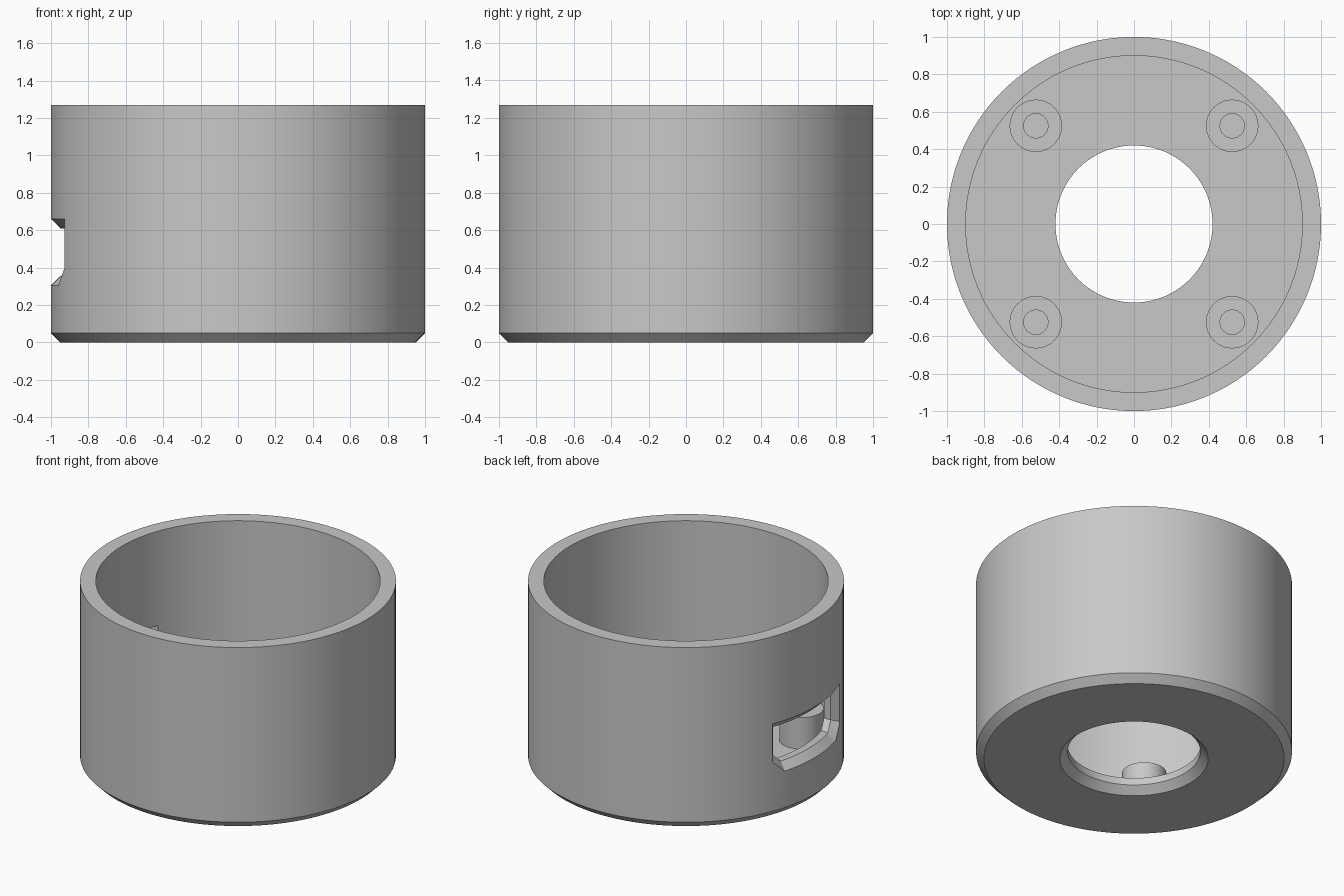
import bpy, bmesh, math

cube = bpy.data.objects.get("Cube")
if cube:
    bpy.data.objects.remove(cube, do_unlink=True)

grey = bpy.data.materials.new("light grey")
grey.use_nodes = True
colour = (0.58, 0.58, 0.58, 1)
grey.diffuse_color = colour
grey.node_tree.nodes["Principled BSDF"].inputs["Base Color"].default_value = colour


def finish(name, bm):
    bmesh.ops.recalc_face_normals(bm, faces=bm.faces)
    mesh = bpy.data.meshes.new(name)
    bm.to_mesh(mesh)
    bm.free()
    mesh.materials.append(grey)
    obj = bpy.data.objects.new(name, mesh)
    bpy.context.collection.objects.link(obj)
    return obj


def activate(obj):
    bpy.ops.object.select_all(action="DESELECT")
    obj.select_set(True)
    bpy.context.view_layer.objects.active = obj


def smooth(obj):
    activate(obj)
    bpy.ops.object.shade_smooth_by_angle(angle=math.radians(30))


def lathe(name, profile, steps, closed):
    """Revolve an (r, z) profile around the z axis."""
    bm = bmesh.new()
    rings = []
    for i in range(steps):
        a = math.tau * i / steps
        rings.append([bm.verts.new((r * math.cos(a), r * math.sin(a), z)) for r, z in profile])
    n = len(profile)
    for i in range(steps):
        p, q = rings[i], rings[(i + 1) % steps]
        for j in range(n if closed else n - 1):
            k = (j + 1) % n
            bm.faces.new((p[j], q[j], q[k], p[k]))
    return finish(name, bm)


# Cup wall and floor with a chamfered centre hole
floor = 0.1
body = lathe("cup_body", [(0.42, 0.05), (0.47, 0), (0.95, 0), (1, 0.05), (1, 1.27),
                          (0.9, 1.27), (0.9, floor), (0.42, floor)], 128, True)


# Cutter for the side window: curved layers that widen outward as a chamfer
def window_loop(bm, radius, grow):
    w = 0.32 + grow
    corner = 0.06 + grow * (2 - math.sqrt(2))
    flat = w - corner
    ys = [-w] + [flat * (i / 8 - 1) for i in range(17)] + [w]
    top, low = [], []
    for y in ys:
        x = -math.sqrt(radius ** 2 - y ** 2)
        low.append(bm.verts.new((x, y, 0.355 - grow + max(0, abs(y) - flat))))
        top.append(bm.verts.new((x, y, 0.61 + grow)))
    return low, top


bm = bmesh.new()
layers = [window_loop(bm, r, g) for r, g in ((1.05, 0.1), (0.95, 0), (0.8, 0))]
for low, top in (layers[0], layers[-1]):
    for i in range(len(low) - 1):
        bm.faces.new((low[i], low[i + 1], top[i + 1], top[i]))
for a, b in zip(layers, layers[1:]):
    loop_a, loop_b = a[0] + a[1][::-1], b[0] + b[1][::-1]
    for i in range(len(loop_a)):
        k = (i + 1) % len(loop_a)
        bm.faces.new((loop_a[i], loop_a[k], loop_b[k], loop_b[i]))
cutter = finish("window_cutter", bm)
cutter.hide_render = True

cut = body.modifiers.new("window", "BOOLEAN")
cut.operation = "DIFFERENCE"
cut.solver = "EXACT"
cut.object = cutter
activate(body)
bpy.ops.object.modifier_apply(modifier=cut.name)
bpy.data.objects.remove(cutter, do_unlink=True)
smooth(body)

# Four hollow screw posts on the floor
for side, sx in (("left", 1), ("right", -1)):
    for end, sy in (("back", 1), ("front", -1)):
        post = lathe(f"{end}_{side}_screw_post",
                     [(0.14, floor), (0.14, 0.32), (0.065, 0.32), (0.065, floor)], 48, False)
        post.location = (sx * 0.525, sy * 0.525, 0)
        smooth(post)
